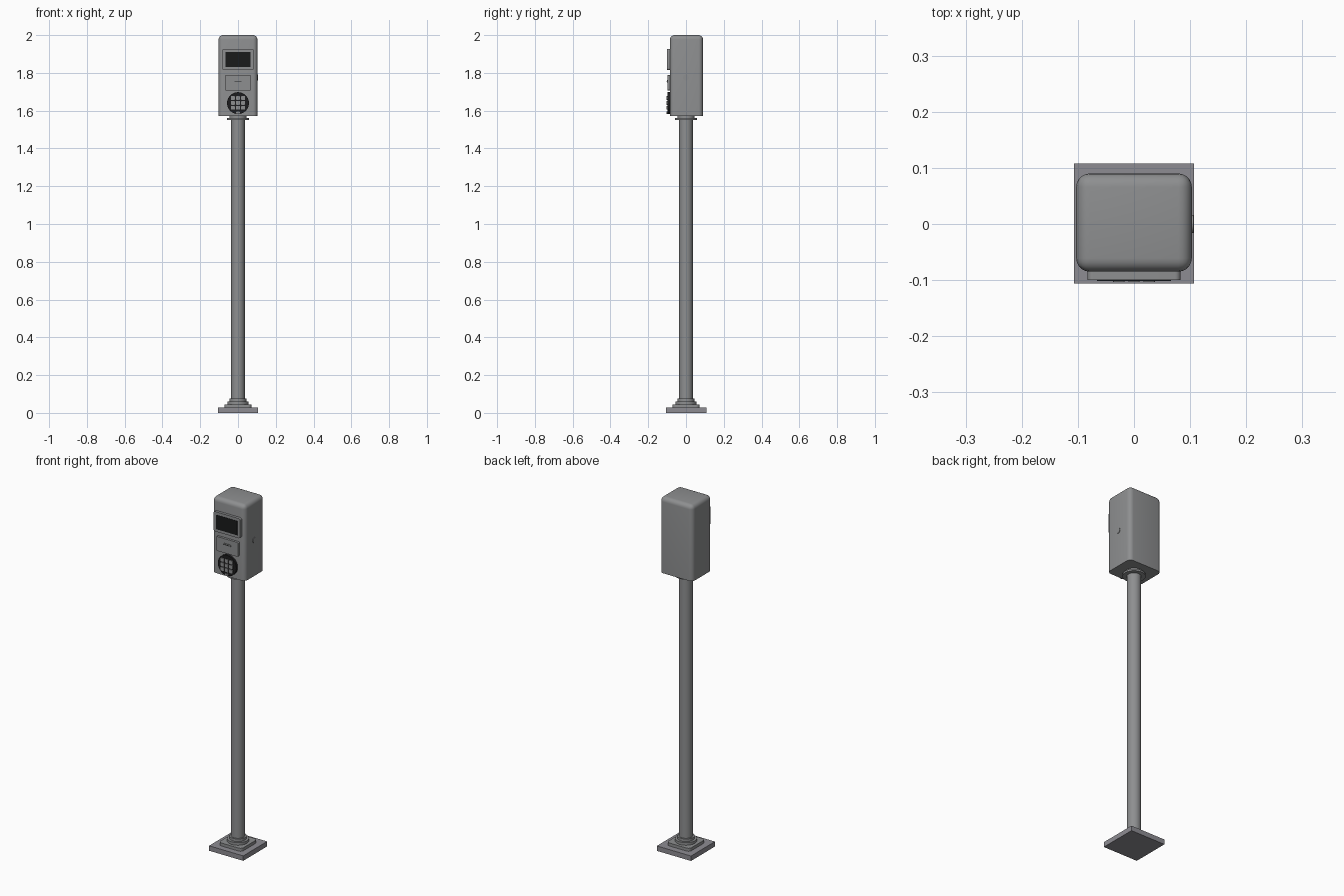
import bpy, bmesh
from math import radians
from mathutils import Matrix

cube = bpy.data.objects.get("Cube")
if cube:
    bpy.data.objects.remove(cube)


def material(name, rgb):
    m = bpy.data.materials.new(name)
    m.use_nodes = True
    m.diffuse_color = (*rgb, 1)
    m.node_tree.nodes["Principled BSDF"].inputs["Base Color"].default_value = (*rgb, 1)
    return m


GREY = material("body grey", (0.27, 0.275, 0.28))
BASE = material("base grey", (0.27, 0.265, 0.29))
BLACK = material("keypad black", (0.012, 0.012, 0.013))
SCREEN = material("screen black", (0.01, 0.011, 0.011))


def finish(name, bm, mat):
    bmesh.ops.recalc_face_normals(bm, faces=bm.faces)
    me = bpy.data.meshes.new(name)
    bm.to_mesh(me)
    bm.free()
    ob = bpy.data.objects.new(name, me)
    bpy.context.collection.objects.link(ob)
    me.materials.append(mat)
    bpy.ops.object.select_all(action='DESELECT')
    ob.select_set(True)
    bpy.context.view_layer.objects.active = ob
    bpy.ops.object.shade_smooth_by_angle(angle=radians(35))
    return ob


def box(name, mat, x, y, z, radius=0, rounded=lambda a, b: True):
    """Box from (min, max) ranges; edges picked by the rule are rounded."""
    bm = bmesh.new()
    bmesh.ops.create_cube(bm, size=1)
    for v in bm.verts:
        v.co = [r[0] if c < 0 else r[1] for c, r in zip(v.co, (x, y, z))]
    if radius:
        edges = [e for e in bm.edges if rounded(e.verts[0].co, e.verts[1].co)]
        bmesh.ops.bevel(bm, geom=edges, offset=radius, segments=5, profile=0.5, affect='EDGES')
    return finish(name, bm, mat)


def disc(name, mat, radius, depth, center, axis='Z'):
    bm = bmesh.new()
    bmesh.ops.create_cone(bm, cap_ends=True, segments=40, radius1=radius, radius2=radius, depth=depth)
    turn = {'X': Matrix.Rotation(radians(90), 4, 'Y'),
            'Y': Matrix.Rotation(radians(90), 4, 'X'), 'Z': Matrix()}[axis]
    bm.transform(Matrix.Translation(center) @ turn)
    return finish(name, bm, mat)


def along_y(a, b):
    return abs(a.y - b.y) > 1e-4


def upright(a, b):
    return abs(a.z - b.z) > 1e-4


# Foot plates and stepped collars
box("base_plate", BASE, (-0.107, 0.107), (-0.106, 0.108), (0, 0.028))
box("upper_base_plate", GREY, (-0.072, 0.072), (-0.072, 0.072), (0.028, 0.045), 0.02, upright)
for name, r, z0, z1 in (("lower_base_collar", 0.056, 0.045, 0.06),
                        ("upper_base_collar", 0.044, 0.06, 0.075),
                        ("pole", 0.036, 0.028, 1.575),
                        ("head_flange", 0.058, 1.55, 1.56),
                        ("head_neck", 0.046, 1.56, 1.575)):
    disc(name, GREY, r, z1 - z0, (0, 0, (z0 + z1) / 2))

# Housing with a flat underside
box("housing", GREY, (-0.103, 0.103), (-0.085, 0.09), (1.572, 2.0), 0.024,
    lambda a, b: max(a.z, b.z) > 1.9)

# Display
box("screen_bezel", GREY, (-0.083, 0.083), (-0.1, -0.08), (1.815, 1.927), 0.01, along_y)
box("screen", SCREEN, (-0.066, 0.066), (-0.1015, -0.098), (1.83, 1.911))

# Card reader panel and its slot
box("card_panel", GREY, (-0.068, 0.068), (-0.098, -0.08), (1.707, 1.788), 0.005, along_y)
box("card_slot_rim", GREY, (-0.024, 0.024), (-0.101, -0.095), (1.749, 1.763), 0.006, along_y)
box("card_slot", BLACK, (-0.019, 0.019), (-0.102, -0.1), (1.7545, 1.7575))

# Round keypad
disc("keypad", BLACK, 0.058, 0.018, (0, -0.089, 1.64), 'Y')
for row in range(4):
    for col in (-1, 0, 1):
        if row == 3 and col:
            continue
        cx, cz = col * 0.027, 1.667 - row * 0.026
        h = 0.01 if row < 3 else 0.006
        box("key", GREY, (cx - 0.01, cx + 0.01), (-0.103, -0.095), (cz - h, cz + h), 0.003, along_y)

# Side lock
disc("side_lock", GREY, 0.016, 0.008, (0.102, 0, 1.775), 'X')
